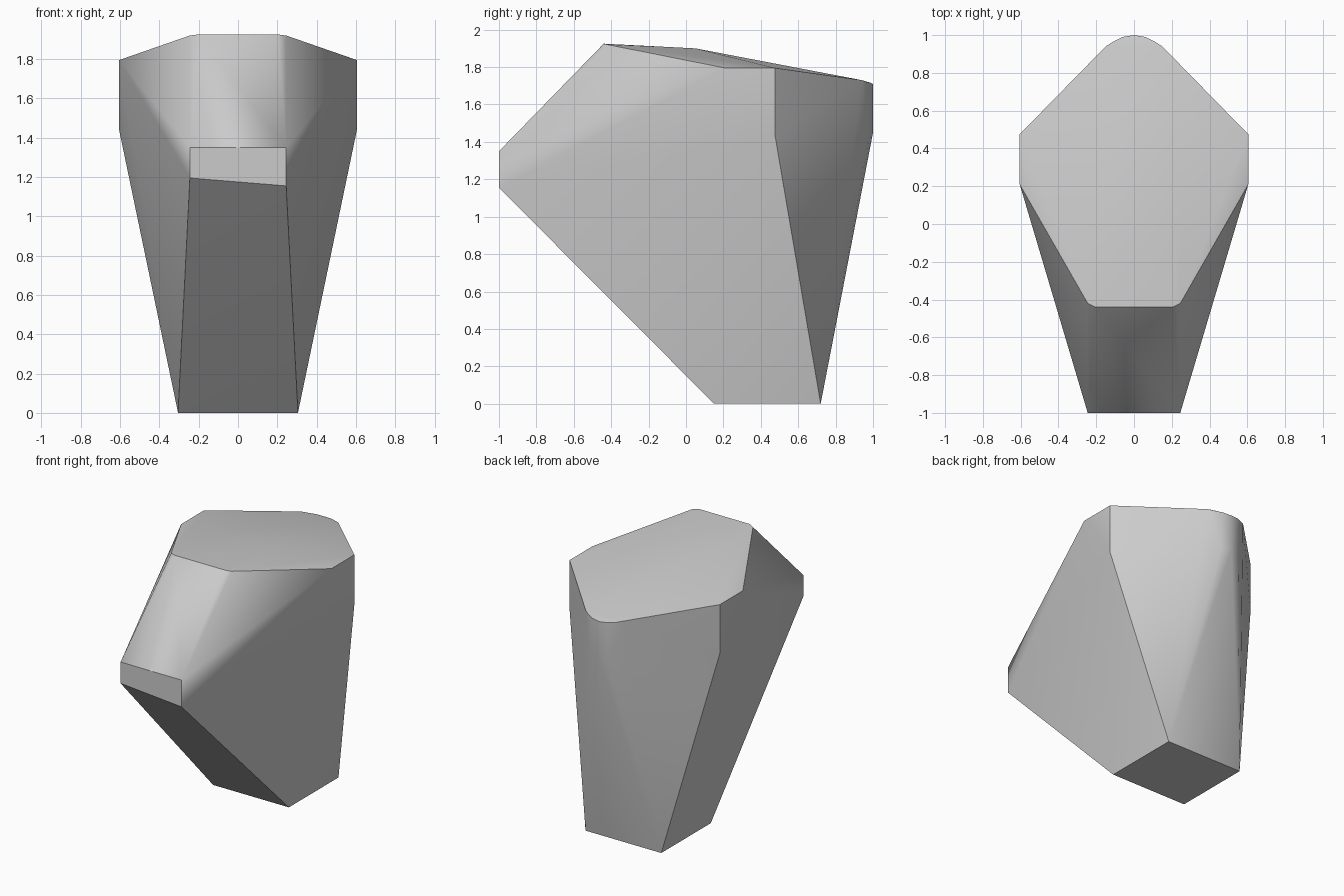
import bpy
import bmesh
import math

cube = bpy.data.objects.get("Cube")
if cube:
    bpy.data.objects.remove(cube, do_unlink=True)


def make_material(name, color):
    mat = bpy.data.materials.new(name)
    mat.use_nodes = True
    mat.diffuse_color = color
    mat.node_tree.nodes["Principled BSDF"].inputs["Base Color"].default_value = color
    return mat


# Corners of one half, mirrored across x
half = [
    (0.305, 0.15, 0), (0.305, 0.72, 0),               # foot
    (0.245, -1, 1.35),                                # nose, upper corner
    (0.205, -0.44, 1.925), (0.245, -0.42, 1.92),      # front of the top
    (0.24, 0.05, 1.90),                               # top ridge
    (0.605, 0.21, 1.795), (0.605, 0.475, 1.795),      # shoulders
    (0.605, 0.475, 1.44),
    (0.15, 0.94, 1.73), (0.11, 0.966, 1.72),          # rounded back
    (0.06, 0.99, 1.715), (0.07, 0.985, 1.45),
]
points = [(side * x, y, z) for x, y, z in half for side in (1, -1)]
# Slanted lower nose edge and the centre of the back
points += [(0.245, -1, 1.155), (-0.245, -1, 1.195), (0, 1, 1.71), (0, 1, 1.45)]

# Faceted body wrapped around the corners
bm = bmesh.new()
for p in points:
    bm.verts.new(p)
hull = bmesh.ops.convex_hull(bm, input=bm.verts[:])
loose = [v for v in bm.verts if not v.link_faces]
bmesh.ops.delete(bm, geom=loose, context='VERTS')
bmesh.ops.dissolve_limit(bm, angle_limit=math.radians(0.5),
                         verts=bm.verts[:], edges=bm.edges[:])
bmesh.ops.recalc_face_normals(bm, faces=bm.faces[:])
mesh = bpy.data.meshes.new("faceted_body")
bm.to_mesh(mesh)
bm.free()
body = bpy.data.objects.new("faceted_body", mesh)
bpy.context.collection.objects.link(body)
mesh.materials.append(make_material("light grey", (0.6, 0.6, 0.6, 1)))

# Soft shading across shallow edges only
bpy.context.view_layer.objects.active = body
body.select_set(True)
bpy.ops.object.shade_smooth_by_angle(angle=math.radians(40))
